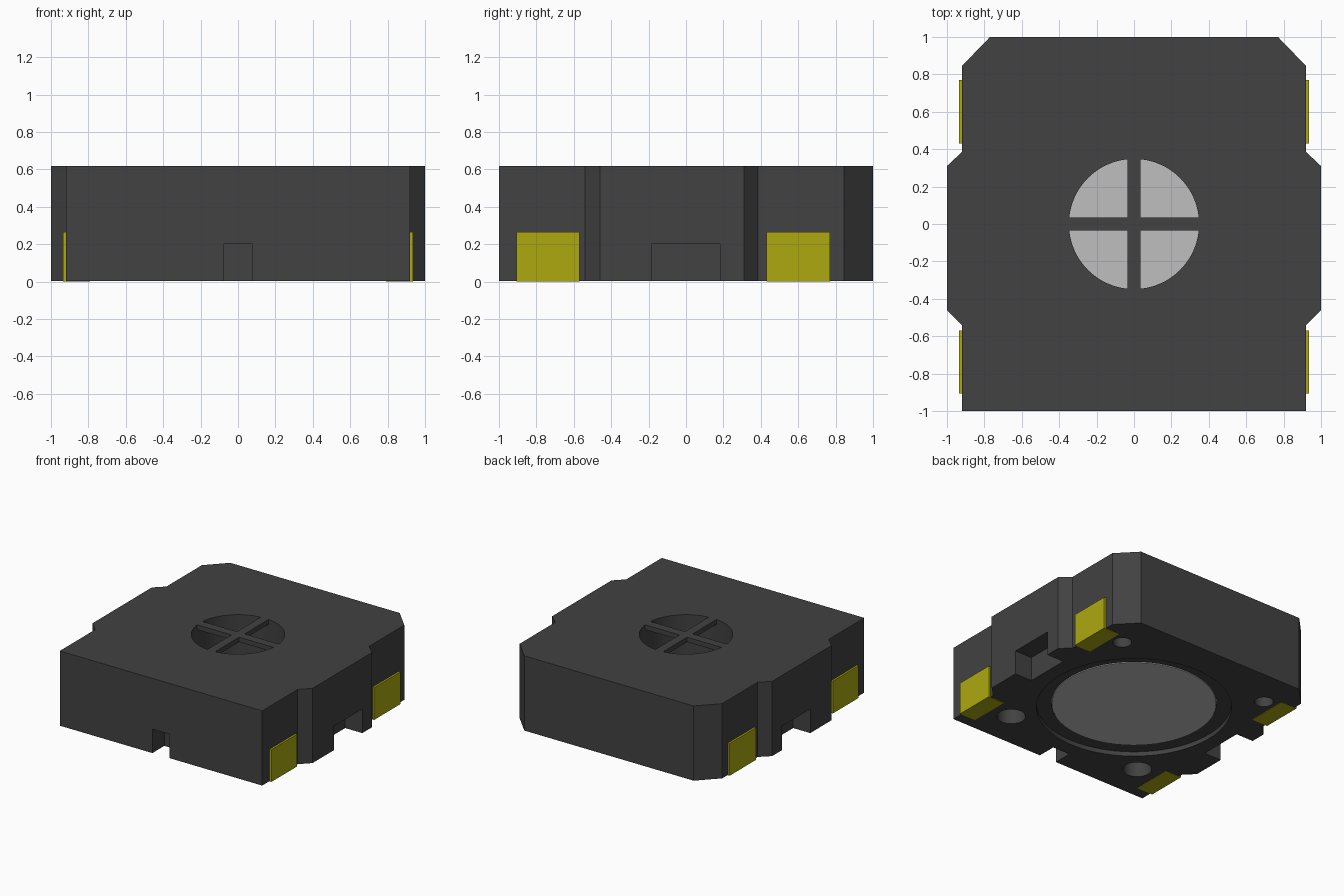
import bpy, bmesh
from math import radians

cube = bpy.data.objects.get("Cube")
if cube:
    bpy.data.objects.remove(cube, do_unlink=True)

H = 0.617       # overall height
BASE = 0.003    # body rests just above the pad undersides


def material(name, rgb):
    mat = bpy.data.materials.new(name)
    mat.use_nodes = True
    mat.diffuse_color = (*rgb, 1)
    bsdf = next(n for n in mat.node_tree.nodes if n.type == 'BSDF_PRINCIPLED')
    bsdf.inputs["Base Color"].default_value = (*rgb, 1)
    bsdf.inputs["Roughness"].default_value = 0.6
    return mat


BLACK = material("black plastic", (0.054, 0.054, 0.054))
GREY = material("light grey metal", (0.52, 0.52, 0.52))
GOLD = material("yellow contact", (0.413, 0.397, 0.005))


def prism(name, outline, z0, z1, mat=None):
    """Extrude a flat outline from z0 up to z1."""
    bm = bmesh.new()
    face = bm.faces.new([bm.verts.new((x, y, z0)) for x, y in outline])
    top = bmesh.ops.extrude_face_region(bm, geom=[face])["geom"]
    verts = [v for v in top if isinstance(v, bmesh.types.BMVert)]
    bmesh.ops.translate(bm, verts=verts, vec=(0, 0, z1 - z0))
    bmesh.ops.recalc_face_normals(bm, faces=bm.faces)
    mesh = bpy.data.meshes.new(name)
    bm.to_mesh(mesh)
    bm.free()
    obj = bpy.data.objects.new(name, mesh)
    bpy.context.collection.objects.link(obj)
    if mat:
        mesh.materials.append(mat)
    return obj


def box(name, x, y, z, mat=None):
    outline = [(x[0], y[0]), (x[1], y[0]), (x[1], y[1]), (x[0], y[1])]
    return prism(name, outline, z[0], z[1], mat)


def cylinder(name, r, z0, z1, centre=(0, 0), mat=None, sides=64):
    bpy.ops.mesh.primitive_cylinder_add(
        vertices=sides, radius=r, depth=z1 - z0,
        location=(centre[0], centre[1], (z0 + z1) / 2))
    obj = bpy.context.object
    obj.name = name
    if mat:
        obj.data.materials.append(mat)
    return obj


def select(obj):
    bpy.ops.object.select_all(action='DESELECT')
    obj.select_set(True)
    bpy.context.view_layer.objects.active = obj


def cut(target, cutter):
    """Subtract the cutter and delete it."""
    mod = target.modifiers.new("cut", 'BOOLEAN')
    mod.operation = 'DIFFERENCE'
    mod.solver = 'EXACT'
    mod.object = cutter
    select(target)
    bpy.ops.object.modifier_apply(modifier=mod.name)
    bpy.data.objects.remove(cutter, do_unlink=True)


def smooth(obj):
    select(obj)
    bpy.ops.object.shade_smooth_by_angle(angle=radians(30))


# Housing: half outline mirrored, with side bulges and cut back corners
half = [(0.92, -1), (0.92, -0.54), (1, -0.46), (1, 0.31),
        (0.92, 0.385), (0.92, 0.845), (0.77, 1)]
housing = prism("housing", half + [(-x, y) for x, y in reversed(half)],
                BASE, H, BLACK)

# Sound opening, inner bore and shallow recess underneath
cut(housing, cylinder("opening_cutter", 0.348, 0.25, 0.8))
cut(housing, cylinder("bore_cutter", 0.617, 0.02, 0.285))
cut(housing, cylinder("recess_cutter", 0.728, -0.1, 0.04))

# Side slots and front notch
for s in (-1, 1):
    cut(housing, box("slot_cutter", sorted((s * 0.845, s * 1.2)),
                     (-0.185, 0.185), (-0.1, 0.2)))
cut(housing, box("notch_cutter", (-0.078, 0.078), (-1.2, -0.845), (-0.1, 0.2)))

# Blind holes in the underside: large at the front, small at the back
for s in (-1, 1):
    cut(housing, cylinder("large_hole_cutter", 0.107, -0.1, 0.2,
                          (s * 0.614, -0.694), sides=32))
    cut(housing, cylinder("small_hole_cutter", 0.07, -0.1, 0.2,
                          (s * 0.69, 0.686), sides=32))
smooth(housing)

# Cross bars over the opening
w, r = 0.035, 0.35
arm = [(w, w), (w, r), (-w, r)]
cross = []
for _ in range(4):
    cross += arm
    arm = [(-y, x) for x, y in arm]
prism("opening_cross", cross, H - 0.04, H, BLACK)

# Metal core seen through the opening and from below
smooth(cylinder("metal_core", 0.614, 0.035, 0.285, mat=GREY))

# Contacts: a side plate folded under the edge
for s, side in ((1, "left"), (-1, "right")):
    for y, end in (((-0.905, -0.57), "front"), ((0.43, 0.77), "back")):
        box(f"{side}_{end}_contact_side", sorted((s * 0.918, s * 0.936)),
            y, (0, 0.265), GOLD)
        box(f"{side}_{end}_contact_foot", sorted((s * 0.79, s * 0.918)),
            y, (0, 0.008), GOLD)
